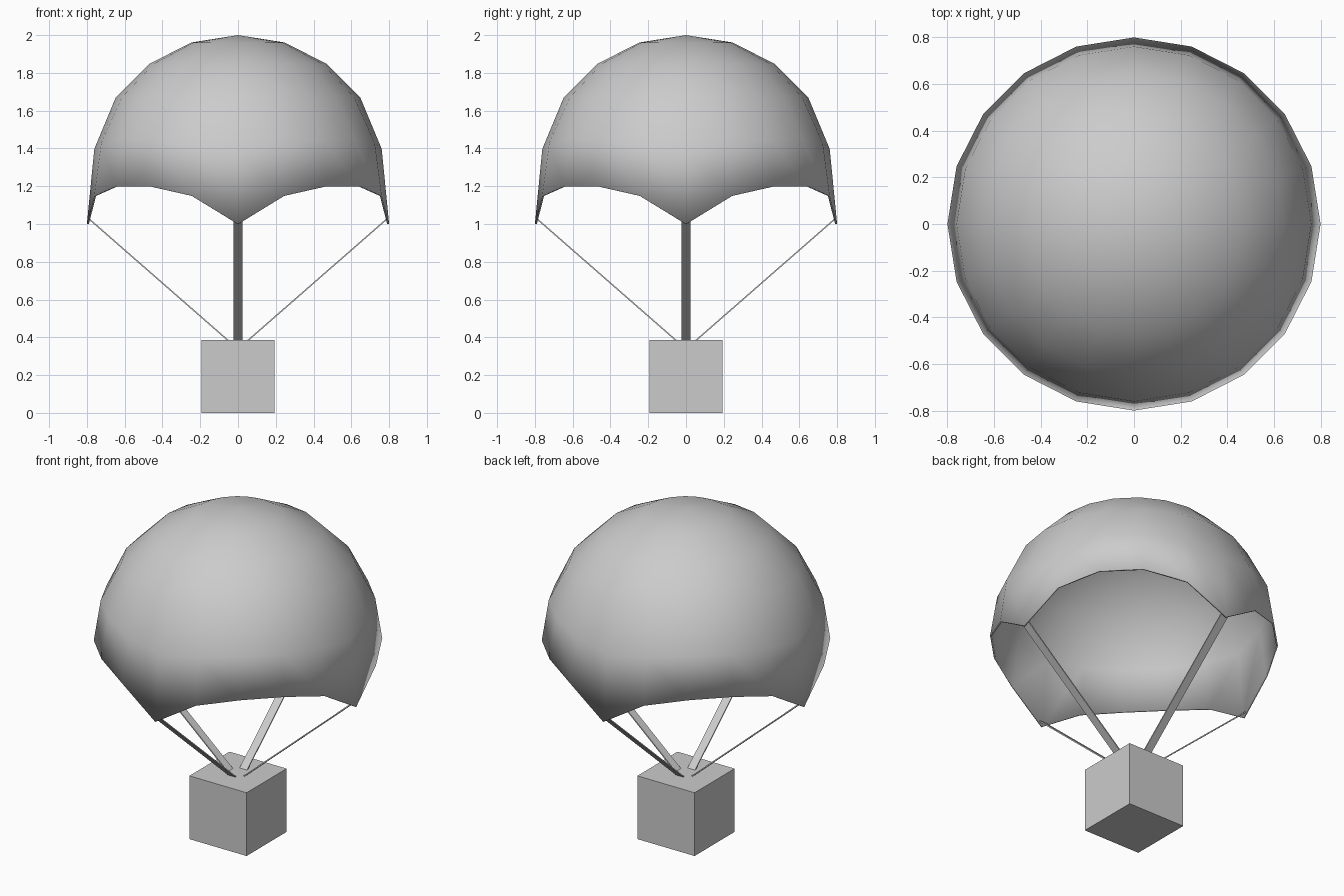
import bpy, bmesh, math
from mathutils import Vector, Matrix

if "Cube" in bpy.data.objects:
    bpy.data.objects.remove(bpy.data.objects["Cube"])

R, RIM, BOX = 0.8, 1.2, 0.387


def add_object(name, bm):
    mesh = bpy.data.meshes.new(name)
    bmesh.ops.recalc_face_normals(bm, faces=bm.faces)
    bm.to_mesh(mesh)
    bm.free()
    obj = bpy.data.objects.new(name, mesh)
    bpy.context.collection.objects.link(obj)
    return obj


# Canopy: upper half of a sphere, rim pulled down softly at four corners
bm = bmesh.new()
bmesh.ops.create_uvsphere(bm, u_segments=20, v_segments=10, radius=R,
                          matrix=Matrix.Translation((0, 0, RIM)))
bmesh.ops.delete(bm, geom=[v for v in bm.verts if v.co.z < RIM - 0.01],
                 context='VERTS')
corners = [Vector((R * math.cos(a), R * math.sin(a), RIM))
           for a in (0, math.pi / 2, math.pi, 1.5 * math.pi)]
for v in bm.verts:
    d = min((v.co - c).length for c in corners)
    v.co.z -= 0.2 * max(0, 1 - d / 0.5) ** 2
canopy = add_object("canopy", bm)
canopy.data.shade_smooth()
solid = canopy.modifiers.new("cloth_thickness", 'SOLIDIFY')
solid.thickness = 0.01
solid.offset = -1
bpy.context.view_layer.objects.active = canopy
canopy.select_set(True)
bpy.ops.object.shade_smooth_by_angle(angle=math.radians(40))

# Crate
bm = bmesh.new()
bmesh.ops.create_cube(bm, size=BOX, matrix=Matrix.Translation((0, 0, BOX / 2)))
add_object("crate", bm)

# Four flat straps from crate top to canopy corners
low, high = Vector((0.045, 0, 0.377)), Vector((0.79, 0, 1.028))
direction = high - low
tilt = math.atan2(direction.z, direction.x)
for i in range(4):
    bm = bmesh.new()
    bmesh.ops.create_cube(bm, size=1)
    bmesh.ops.scale(bm, vec=(direction.length, 0.05, 0.007), verts=bm.verts)
    place = (Matrix.Rotation(i * math.pi / 2, 4, 'Z')
             @ Matrix.Translation((low + high) / 2)
             @ Matrix.Rotation(-tilt, 4, 'Y'))
    bm.transform(place)
    add_object(f"strap_{i + 1}", bm)
